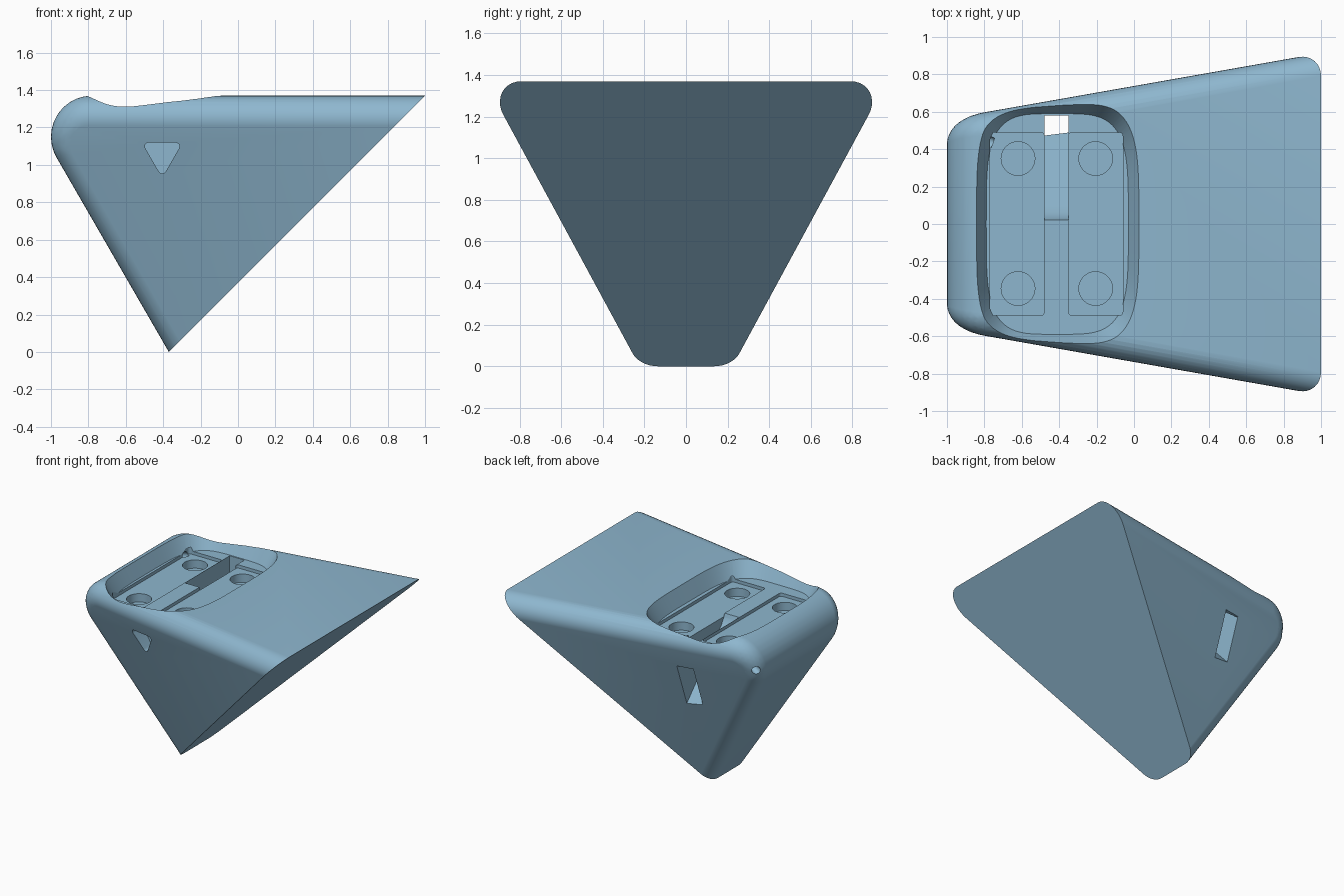
import bpy, bmesh, math
from mathutils import Vector

cube = bpy.data.objects.get("Cube")
if cube:
    bpy.data.objects.remove(cube, do_unlink=True)

blue = bpy.data.materials.new("light_steel_blue")
blue.use_nodes = True
color = (0.27, 0.47, 0.62, 1)
blue.diffuse_color = color
blue.node_tree.nodes["Principled BSDF"].inputs["Base Color"].default_value = color


def make_object(name, bm):
    bmesh.ops.recalc_face_normals(bm, faces=bm.faces[:])
    mesh = bpy.data.meshes.new(name)
    bm.to_mesh(mesh)
    bm.free()
    mesh.materials.append(blue)
    obj = bpy.data.objects.new(name, mesh)
    bpy.context.collection.objects.link(obj)
    return obj


def prism(name, outline, place, lo, hi, bevel=0):
    """Extrude a 2D outline; place(a, b, t) gives the 3D point."""
    bm = bmesh.new()
    ends = [[bm.verts.new(place(a, b, t)) for a, b in outline] for t in (lo, hi)]
    n = len(outline)
    for ring in ends:
        bm.faces.new(ring)
    for i in range(n):
        j = (i + 1) % n
        bm.faces.new((ends[0][i], ends[0][j], ends[1][j], ends[1][i]))
    if bevel:
        rails = [bm.edges.get((ends[0][i], ends[1][i])) for i in range(n)]
        bmesh.ops.bevel(bm, geom=rails, offset=bevel, segments=6, profile=0.5, affect="EDGES")
    return make_object(name, bm)


def cut(target, cutter):
    mod = target.modifiers.new("cut", "BOOLEAN")
    mod.operation = "DIFFERENCE"
    mod.solver = "EXACT"
    mod.object = cutter
    bpy.context.view_layer.objects.active = target
    bpy.ops.object.modifier_apply(modifier=mod.name)
    bpy.data.objects.remove(cutter, do_unlink=True)


# Wedge body: hull of balls placed on a core, so that its edges come out round
R = 0.12
SLOPE_X, SLOPE_Z, HALF = 0.176, 0.366, 0.288
core = [(1.4, 1.25), (-0.087, -0.25)]
for i in range(13):
    a = math.radians(90 + 10 * i)
    core.append((-0.78 + 0.1 * math.cos(a), 1.15 + 0.1 * math.sin(a)))
ball = bmesh.new()
bmesh.ops.create_uvsphere(ball, u_segments=32, v_segments=16, radius=R)
offsets = [v.co.copy() for v in ball.verts]
ball.free()
for s in (-1, 1):
    offsets.append(Vector((-SLOPE_X, s, -SLOPE_Z)).normalized() * R)
tilt = math.radians(30)
offsets.append(Vector((-math.cos(tilt), 0, -math.sin(tilt))) * R)

bm = bmesh.new()
inset = R * math.sqrt(1 + SLOPE_X ** 2 + SLOPE_Z ** 2)
for x, z in core:
    y = HALF + SLOPE_X * x + SLOPE_Z * z - inset
    for s in (-1, 1):
        for o in offsets:
            bm.verts.new(Vector((x, s * y, z)) + o)
hull = bmesh.ops.convex_hull(bm, input=bm.verts[:])
spare = {v for v in hull["geom_interior"] + hull["geom_unused"] if isinstance(v, bmesh.types.BMVert)}
bmesh.ops.delete(bm, geom=list(spare), context="VERTS")
bmesh.ops.remove_doubles(bm, verts=bm.verts[:], dist=0.0005)
bmesh.ops.dissolve_limit(bm, angle_limit=math.radians(0.1), verts=bm.verts[:], edges=bm.edges[:])
body = make_object("wedge_body", bm)

# Slanted sole: everything below the 45 degree plane is cut away
cut(body, prism("sole_cutter", [(-2.37, -2), (2.63, 3), (4, 3), (4, -2)],
                lambda a, b, t: (a, t, b), -2, 2))

# Shallow pocket on top with flaring walls and bowed ends
MID = -0.41


def pocket_ring(bm, half_x, half_y, z, n=96):
    ring = []
    for i in range(n):
        a = 2 * math.pi * i / n
        c, s = math.cos(a), math.sin(a)
        ring.append(bm.verts.new((MID + half_x * math.copysign(abs(c) ** 0.5, c),
                                  half_y * math.copysign(abs(s) ** 0.5, s), z)))
    return ring


bm = bmesh.new()
low = pocket_ring(bm, 0.38, 0.59, 1.25)
high = pocket_ring(bm, 0.455, 0.675, 1.41)
bm.faces.new(low)
bm.faces.new(high)
for i in range(len(low)):
    j = (i + 1) % len(low)
    bm.faces.new((low[i], low[j], high[j], high[i]))
cut(body, make_object("pocket_cutter", bm))


def upright(a, b, t):
    return (a, b, t)


# Two recessed panels, each with two round sockets
for x0, x1 in ((-0.77, -0.48), (-0.35, -0.06)):
    cut(body, prism("panel_cutter", [(x0, -0.49), (x1, -0.49), (x1, 0.49), (x0, 0.49)],
                    upright, 1.225, 1.28, 0.02))
circle = [(0.09 * math.cos(math.pi * i / 20), 0.09 * math.sin(math.pi * i / 20)) for i in range(40)]
for cx in (-0.62, -0.205):
    for cy in (-0.345, 0.35):
        cut(body, prism("socket_cutter", [(cx + a, cy + b) for a, b in circle], upright, 1.16, 1.27))

# Cable slot running down from the pocket and out through the back
slot = [(0.01, 1.29), (0.03, 1.22), (0.06, 1.17), (0.1, 1.13), (0.48, 0.727),
        (0.7, 0.49), (0.9, 1.06), (0.58, 1.06), (0.58, 1.29)]
cut(body, prism("slot_cutter", slot, lambda a, b, t: (t, a, b), -0.478, -0.35))

# Blind triangular hole in the front
cut(body, prism("triangle_cutter", [(-0.514, 1.12), (-0.297, 1.12), (-0.405, 0.932)],
                lambda a, b, t: (a, t, b), -0.9, -0.47, 0.042))

# Small drain hole at the back corner
bm = bmesh.new()
bmesh.ops.create_cone(bm, cap_ends=True, segments=20, radius1=0.03, radius2=0.03, depth=0.3)
drain = make_object("drain_cutter", bm)
drain.location = (-0.89, 0.48, 1.18)
drain.rotation_mode = "QUATERNION"
drain.rotation_quaternion = Vector((-0.2, 0.07, -0.08)).to_track_quat("Z", "Y")
bpy.context.view_layer.update()
cut(body, drain)

# Smooth the round edges, keep the crisp ones
bpy.ops.object.select_all(action="DESELECT")
body.select_set(True)
bpy.context.view_layer.objects.active = body
bpy.ops.object.shade_smooth_by_angle(angle=math.radians(25))
